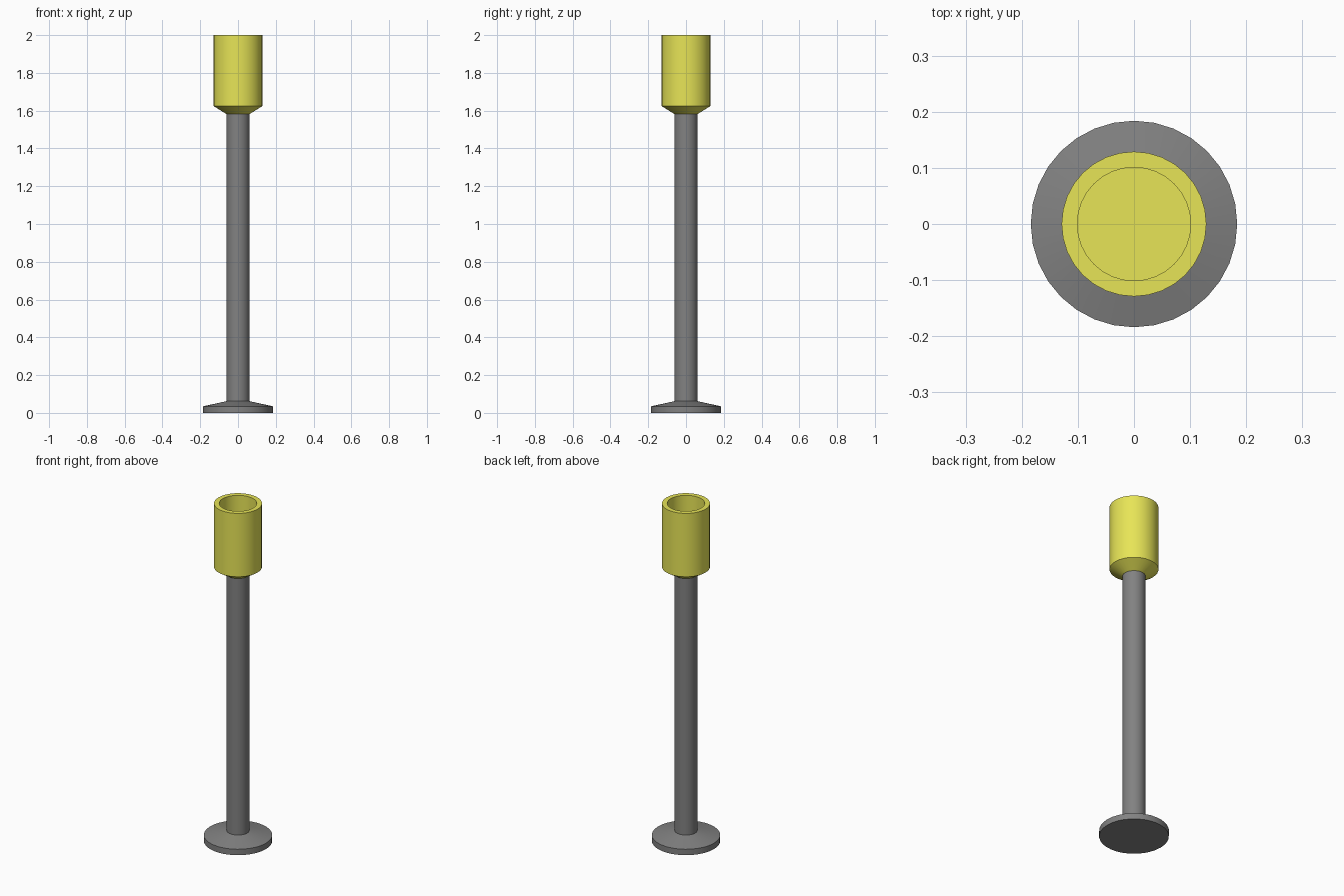
import bpy, bmesh
from math import radians, sin, cos, tau

if "Cube" in bpy.data.objects:
    bpy.data.objects.remove(bpy.data.objects["Cube"])

SIDES = 32


def lathe(name, profile, material):
    """Revolve (radius, z) points around z; radius 0 makes a pole vertex."""
    bm = bmesh.new()
    rings = []
    for r, z in profile:
        if r == 0:
            rings.append([bm.verts.new((0, 0, z))] * SIDES)
        else:
            rings.append([bm.verts.new((r * cos(tau * i / SIDES), r * sin(tau * i / SIDES), z))
                          for i in range(SIDES)])
    for a, b in zip(rings, rings[1:]):
        for i in range(SIDES):
            j = (i + 1) % SIDES
            bm.faces.new(list(dict.fromkeys((a[i], a[j], b[j], b[i]))))
    bmesh.ops.recalc_face_normals(bm, faces=bm.faces)
    mesh = bpy.data.meshes.new(name)
    bm.to_mesh(mesh)
    bm.free()
    obj = bpy.data.objects.new(name, mesh)
    bpy.context.collection.objects.link(obj)
    mesh.materials.append(material)
    bpy.ops.object.select_all(action='DESELECT')
    obj.select_set(True)
    bpy.context.view_layer.objects.active = obj
    bpy.ops.object.shade_smooth_by_angle(angle=radians(14))
    return obj


def paint(name, color):
    mat = bpy.data.materials.new(name)
    mat.diffuse_color = (*color, 1)
    mat.use_nodes = True
    mat.node_tree.nodes["Principled BSDF"].inputs["Base Color"].default_value = mat.diffuse_color
    return mat


yellow = paint("yellow", (0.8, 0.78, 0.095))
dark_grey = paint("dark_grey", (0.222, 0.222, 0.222))

# Foot flange and pole in one turned piece
lathe("base_and_pole", [(0, 0), (0.184, 0), (0.184, 0.035), (0.061, 0.062),
                        (0.061, 1.582), (0, 1.582)], dark_grey)

# Hollow cup with a tapered underside
lathe("cup", [(0, 1.582), (0.061, 1.582), (0.129, 1.624), (0.129, 2.0),
              (0.101, 2.0), (0.101, 1.64), (0, 1.64)], yellow)
